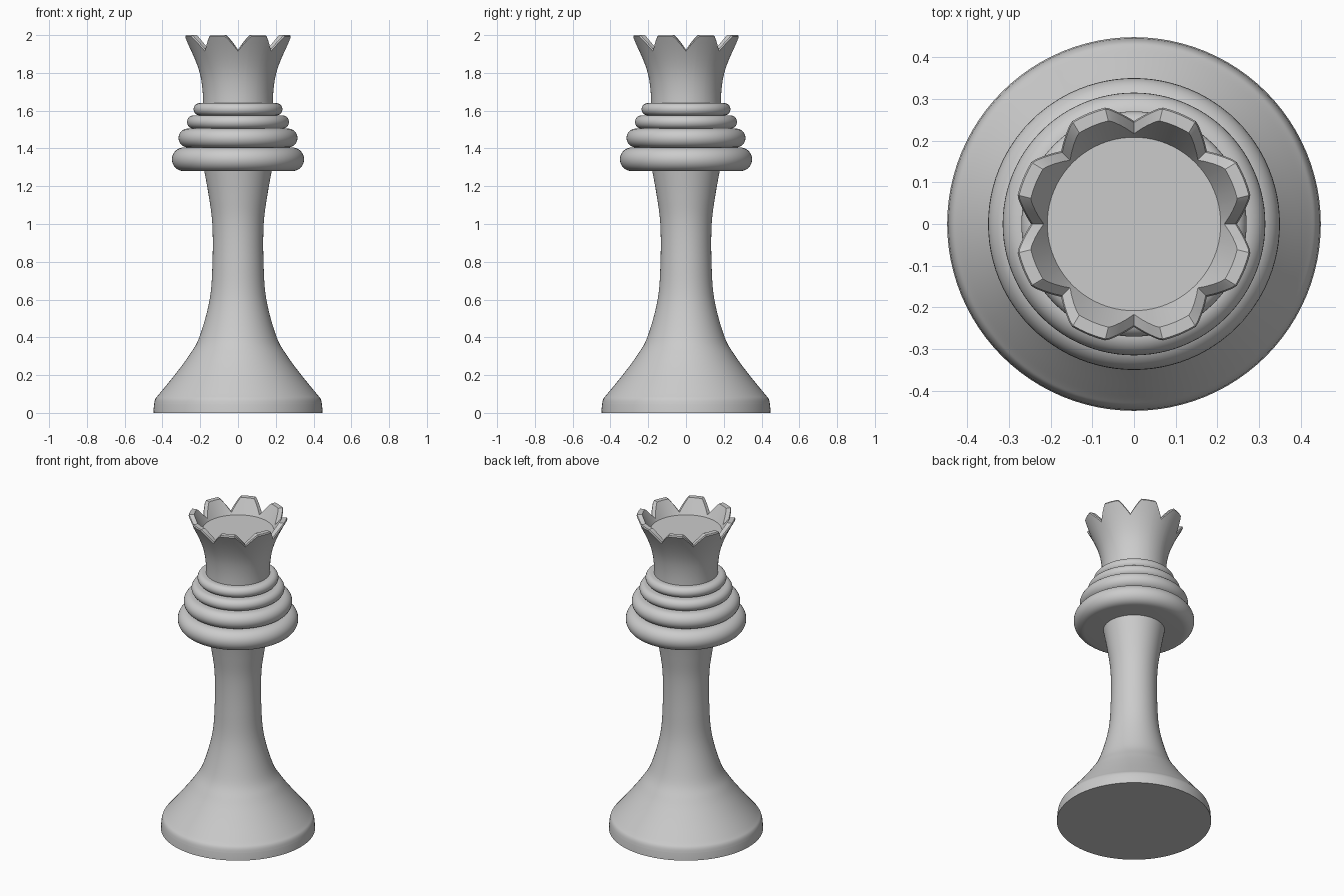
import bpy, bmesh
from math import sin, cos, pi, radians

cube = bpy.data.objects.get("Cube")
if cube:
    bpy.data.objects.remove(cube, do_unlink=True)

SEGMENTS = 96
GREY = (0.6, 0.6, 0.6, 1)
grey = bpy.data.materials.new("plain grey")
grey.use_nodes = True
grey.diffuse_color = GREY
grey.node_tree.nodes["Principled BSDF"].inputs["Base Color"].default_value = GREY


def polar(r, a, z):
    return (r * cos(a), r * sin(a), z)


def finish(bm, name, angle=35):
    bmesh.ops.recalc_face_normals(bm, faces=bm.faces)
    mesh = bpy.data.meshes.new(name)
    bm.to_mesh(mesh)
    bm.free()
    obj = bpy.data.objects.new(name, mesh)
    bpy.context.collection.objects.link(obj)
    mesh.materials.append(grey)
    bpy.ops.object.select_all(action='DESELECT')
    obj.select_set(True)
    bpy.context.view_layer.objects.active = obj
    bpy.ops.object.shade_smooth_by_angle(angle=radians(angle))
    return obj


def bridge(bm, columns):
    """Join neighbouring vertex columns with quads, all the way round."""
    for i, a in enumerate(columns):
        b = columns[(i + 1) % len(columns)]
        for j in range(len(a) - 1):
            bm.faces.new((a[j], b[j], b[j + 1], a[j + 1]))


def lathe(name, profile):
    bm = bmesh.new()
    columns = [[bm.verts.new(polar(r, 2 * pi * i / SEGMENTS, z)) for r, z in profile]
               for i in range(SEGMENTS)]
    bridge(bm, columns)
    bm.faces.new([c[0] for c in columns])
    bm.faces.new([c[-1] for c in columns])
    return finish(bm, name)


def smooth_curve(points, steps=6):
    """Catmull-Rom curve through (radius, height) points."""
    p = [points[0]] + points + [points[-1]]
    out = []
    for a, b, c, d in zip(p, p[1:], p[2:], p[3:]):
        for s in range(steps):
            t = s / steps
            out.append(tuple(
                0.5 * (2 * q + (r - o) * t + (2 * o - 5 * q + 4 * r - e) * t ** 2
                       + (3 * q - o - 3 * r + e) * t ** 3)
                for o, q, r, e in zip(a, b, c, d)))
    return out + [points[-1]]


def lookup(points, x):
    """Linear interpolation of (value, position) pairs."""
    for (v0, x0), (v1, x1) in zip(points, points[1:]):
        if x <= x1:
            return v0 + (v1 - v0) * (x - x0) / (x1 - x0)
    return points[-1][0]


# Foot and flared stem
stem = [(0.445, 0.045), (0.437, 0.075), (0.413, 0.105), (0.328, 0.21), (0.262, 0.3),
        (0.205, 0.4), (0.15, 0.6), (0.135, 0.8), (0.136, 1.0), (0.155, 1.15), (0.182, 1.3)]
lathe("base_and_stem", [(0.448, 0)] + smooth_curve(stem))

# Stacked collar rings with rounded rims
for name, radius, low, high in (("collar_ring_lowest", 0.35, 1.28, 1.405),
                                ("collar_ring_lower", 0.315, 1.405, 1.505),
                                ("collar_ring_upper", 0.27, 1.505, 1.575),
                                ("collar_ring_top", 0.235, 1.575, 1.64)):
    h = (high - low) / 2
    lathe(name, [(radius - h + h * cos(a), low + h + h * sin(a))
                 for a in (pi * (k / 16 - 0.5) for k in range(17))])

# Crown: flared cup with eight flat-topped points
FLOOR, LIP = 1.91, 0.008
wall = smooth_curve([(0.185, 1.62), (0.187, 1.7), (0.198, 1.78), (0.219, 1.85),
                     (0.252, 1.925), (0.292, 2.0)])
rim = [(1.923, 0), (1.992, 12), (2.0, 14), (2.0, 22.5)]     # height by angle from notch
offsets = [0, 4, 8, 12, 14, 18, 22.5, 27, 31, 33, 37, 41]
bm = bmesh.new()
columns, floor_ring = [], []
for point in range(8):
    for off in offsets:
        a = radians(45 * point + off)
        top = lookup(rim, min(off, 45 - off))
        shoulder = top - LIP
        col = []
        for k in range(13):
            z = 1.62 + (shoulder - 1.62) * k / 12
            col.append(bm.verts.new(polar(lookup(wall, z), a, z)))
        col.append(bm.verts.new(polar(lookup(wall, top) - LIP, a, top)))
        inner = 0.21 + 0.5 * (top - FLOOR)
        col.append(bm.verts.new(polar(inner, a, top)))
        col.append(bm.verts.new(polar(0.208, a, FLOOR)))
        columns.append(col)
        floor_ring.append(col[-1])
bridge(bm, columns)
bm.faces.new(floor_ring)
bm.faces.new([c[0] for c in columns])
finish(bm, "crown", 28)
